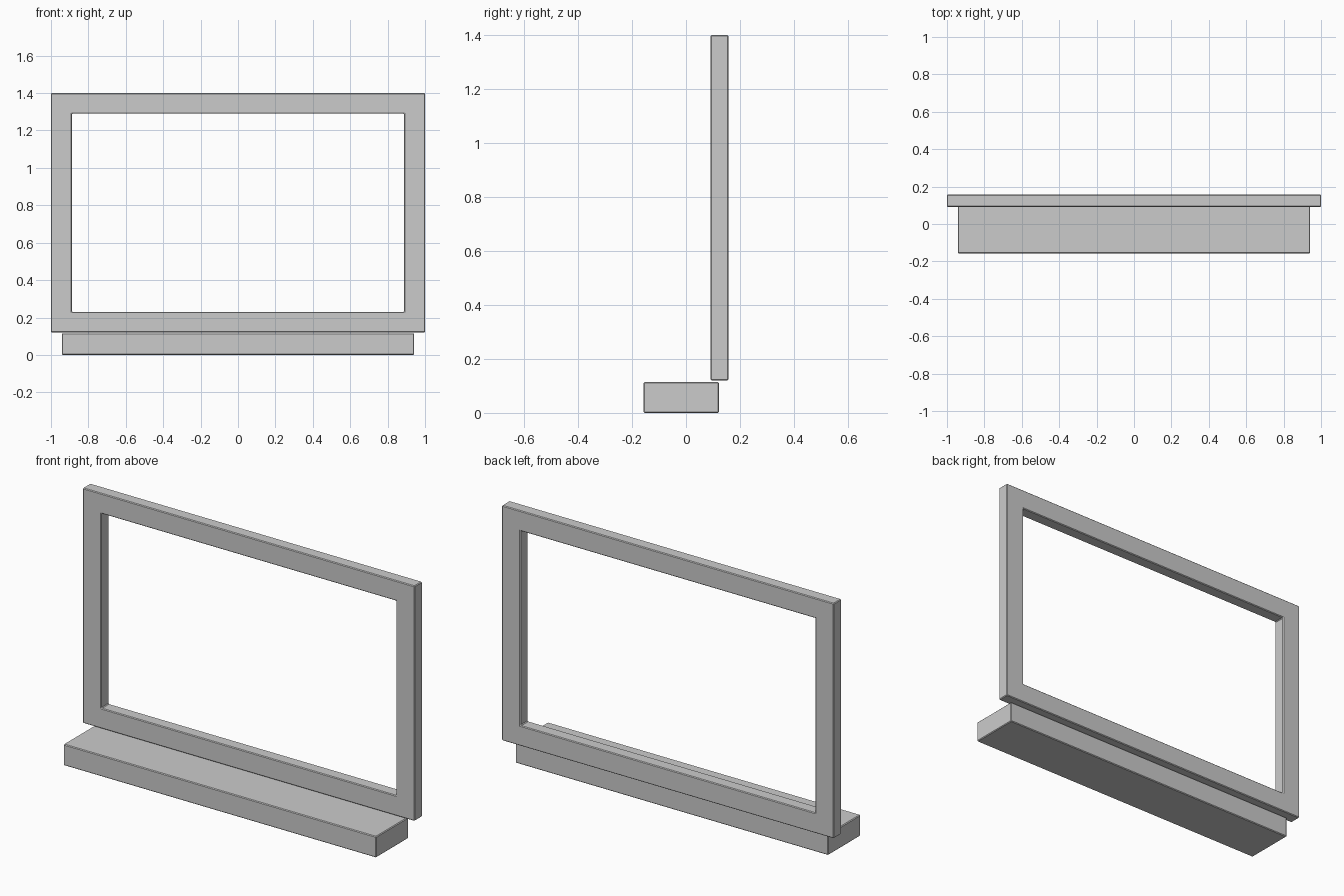
import bpy, bmesh

if "Cube" in bpy.data.objects:
    bpy.data.objects.remove(bpy.data.objects["Cube"])

BEVEL = 0.004


def finish(name, bm):
    bmesh.ops.recalc_face_normals(bm, faces=bm.faces)
    mesh = bpy.data.meshes.new(name)
    bm.to_mesh(mesh)
    bm.free()
    obj = bpy.data.objects.new(name, mesh)
    bpy.context.collection.objects.link(obj)
    mod = obj.modifiers.new("edge_bevel", 'BEVEL')
    mod.width = BEVEL
    mod.segments = 1
    mod.limit_method = 'ANGLE'
    return obj


def rectangle(bm, half_x, z0, z1, y):
    corners = [(-half_x, z0), (half_x, z0), (half_x, z1), (-half_x, z1)]
    return [bm.verts.new((x, y, z)) for x, z in corners]


def bridge(bm, a, b):
    for i in range(4):
        j = (i + 1) % 4
        bm.faces.new((a[i], a[j], b[j], b[i]))


# Base block under the frame
bm = bmesh.new()
front = rectangle(bm, 0.942, 0.0, 0.115, -0.157)
back = rectangle(bm, 0.942, 0.0, 0.115, 0.122)
bm.faces.new(front)
bm.faces.new(back)
bridge(bm, front, back)
finish("base", bm)

# Open rectangular frame: four loops bridged into a ring
bm = bmesh.new()
loops = [rectangle(bm, *size) for size in (
    (1.0, 0.12, 1.4, 0.091), (1.0, 0.12, 1.4, 0.157),
    (0.888, 0.23, 1.29, 0.157), (0.888, 0.23, 1.29, 0.091))]
for i in range(4):
    bridge(bm, loops[i], loops[(i + 1) % 4])
finish("screen_frame", bm)
